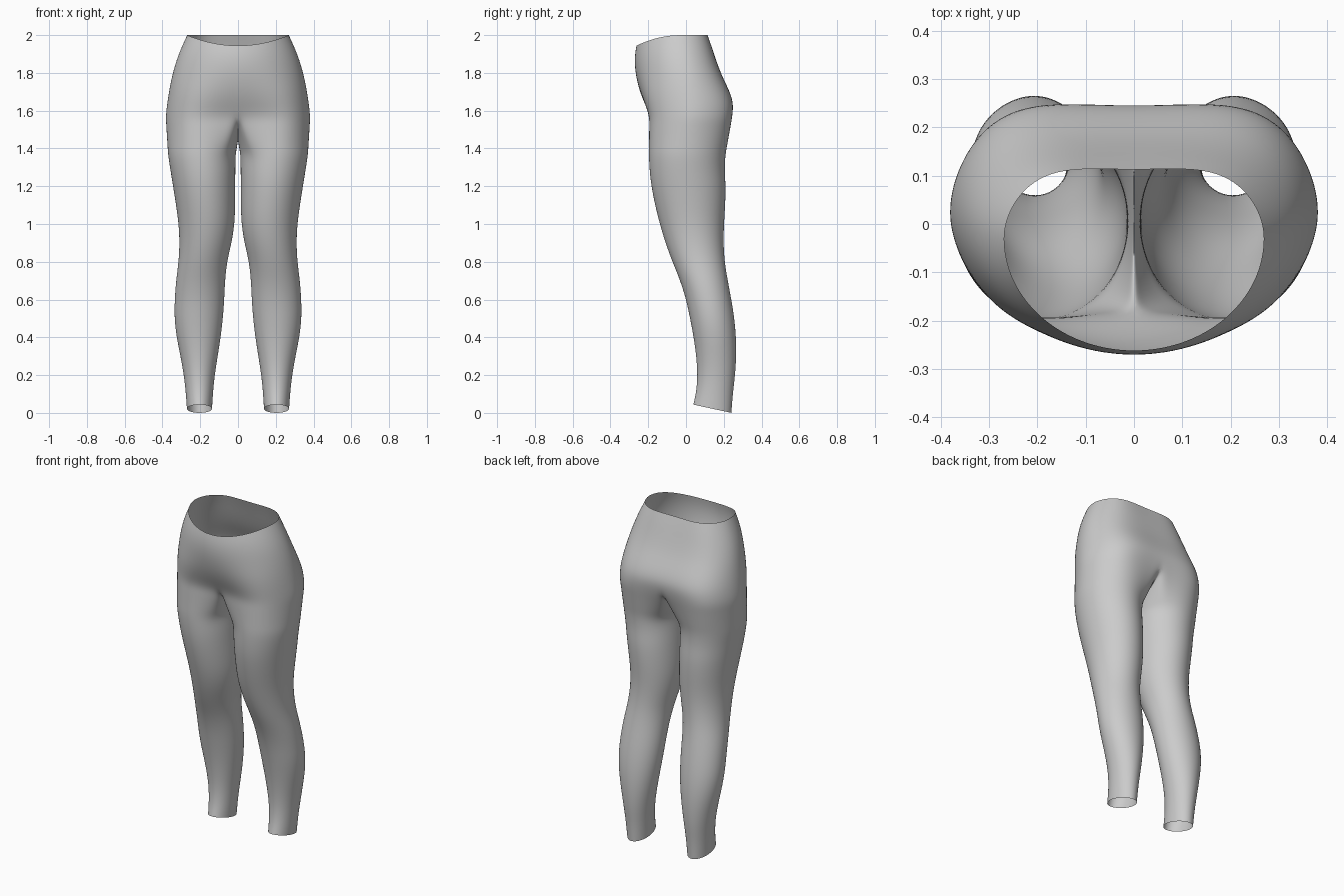
import bpy, bmesh
from math import sin, cos, pi, radians

if "Cube" in bpy.data.objects:
    bpy.data.objects.remove(bpy.data.objects["Cube"])

M, K = 20, 8          # segments: outer arc / inner (crotch) arc
SPLIT = 130           # leg angle where the outer arc meets the crotch seam

# Torso sections: z, half width, y of widest point, front y, back y, front lobe, back lobe, front dip
TORSO = [
    (2.00, .270, -.030, -.263, .113, .000, .022, .056),
    (1.94, .298, -.025, -.270, .135, .000, .022, .035),
    (1.87, .326, -.015, -.273, .158, .000, .022, .015),
    (1.79, .349, .000, -.267, .187, .005, .025, 0),
    (1.71, .365, .010, -.248, .227, .020, .030, 0),
    (1.64, .376, .020, -.220, .251, .035, .035, 0),
    (1.57, .384, .025, -.185, .238, .050, .045, 0),
]
# Leg sections: z, inner x, outer x, front y, back y
LEG = [
    (1.36, .012, .371, -.198, .209),
    (1.28, .013, .358, -.194, .206),
    (1.20, .014, .345, -.185, .212),
    (1.10, .014, .329, -.165, .209),
    (1.00, .017, .315, -.140, .202),
    (0.90, .033, .310, -.110, .199),
    (0.80, .058, .315, -.073, .205),
    (0.70, .068, .329, -.031, .222),
    (0.60, .072, .336, .000, .241),
    (0.50, .079, .338, .021, .257),
    (0.40, .091, .326, .040, .266),
    (0.30, .107, .305, .054, .267),
    (0.20, .123, .287, .061, .261),
    (0.11, .132, .277, .054, .249),
    (0.022, .137, .271, .038, .241),
]


def torso_arc(z, w, yw, yf, yb, front, back, dip):
    """Half section from front centre, round the side, to back centre."""
    pts = []
    for i in range(M + 1):
        a = pi * i / M
        c, s = cos(a), sin(a)
        lobe = sin(2 * a) ** 2
        if c >= 0:
            y = yw - (yw - yf) * c - front * lobe
            zz = z - dip * c * c
        else:
            y = yw + (yb - yw) * (-c) ** .9 + back * lobe
            zz = z
        pts.append((0 if i in (0, M) else w * s, y, zz))
    return pts


def leg_ring(z, xi, xo, yf, yb, tilt=0):
    """Closed elliptical section, starting at the front inner side."""
    angles = [-SPLIT + 2 * SPLIT * i / M for i in range(M + 1)]
    angles += [SPLIT + (360 - 2 * SPLIT) * j / K for j in range(1, K)]
    return [((xi + xo) / 2 + (xo - xi) / 2 * cos(radians(a)),
             (yf + yb) / 2 + (yb - yf) / 2 * sin(radians(a)),
             z - tilt * sin(radians(a))) for a in angles]


torso = [torso_arc(*t) for t in TORSO]

# Crotch seam closes the lowest torso arc into the top ring of the leg
hip = torso[-1]
y0, y1, zt = hip[0][1], hip[M][1], hip[0][2]
top = hip + [(0, y1 + (y0 - y1) * j / K, zt - .13 * sin(pi * j / K)) for j in range(1, K)]
legs = [leg_ring(*r, tilt=.022 if r is LEG[-1] else 0) for r in LEG]
blend = [[tuple(a + (b - a) * t for a, b in zip(p, q)) for p, q in zip(top, legs[0])]
         for t in (.25, .5, .75)]

bm = bmesh.new()


def bridge(upper, lower, count):
    n = len(lower)
    for i in range(count):
        j = (i + 1) % n
        bm.faces.new((lower[i], lower[j], upper[j], upper[i]))


rows = [[bm.verts.new(p) for p in ring] for ring in torso[:-1] + [top] + blend + legs]
for k in range(len(rows) - 1):
    bridge(rows[k], rows[k + 1], M if k < len(torso) - 1 else M + K)

mesh = bpy.data.meshes.new("leggings")
bm.to_mesh(mesh)
bm.free()
for f in mesh.polygons:
    f.use_smooth = True

# Leggings: one open cloth surface, mirrored and smoothed
leggings = bpy.data.objects.new("leggings", mesh)
bpy.context.collection.objects.link(leggings)
mirror = leggings.modifiers.new("mirror", 'MIRROR')
mirror.use_axis = (True, False, False)
mirror.merge_threshold = .001
sub = leggings.modifiers.new("smooth", 'SUBSURF')
sub.levels = sub.render_levels = 2
